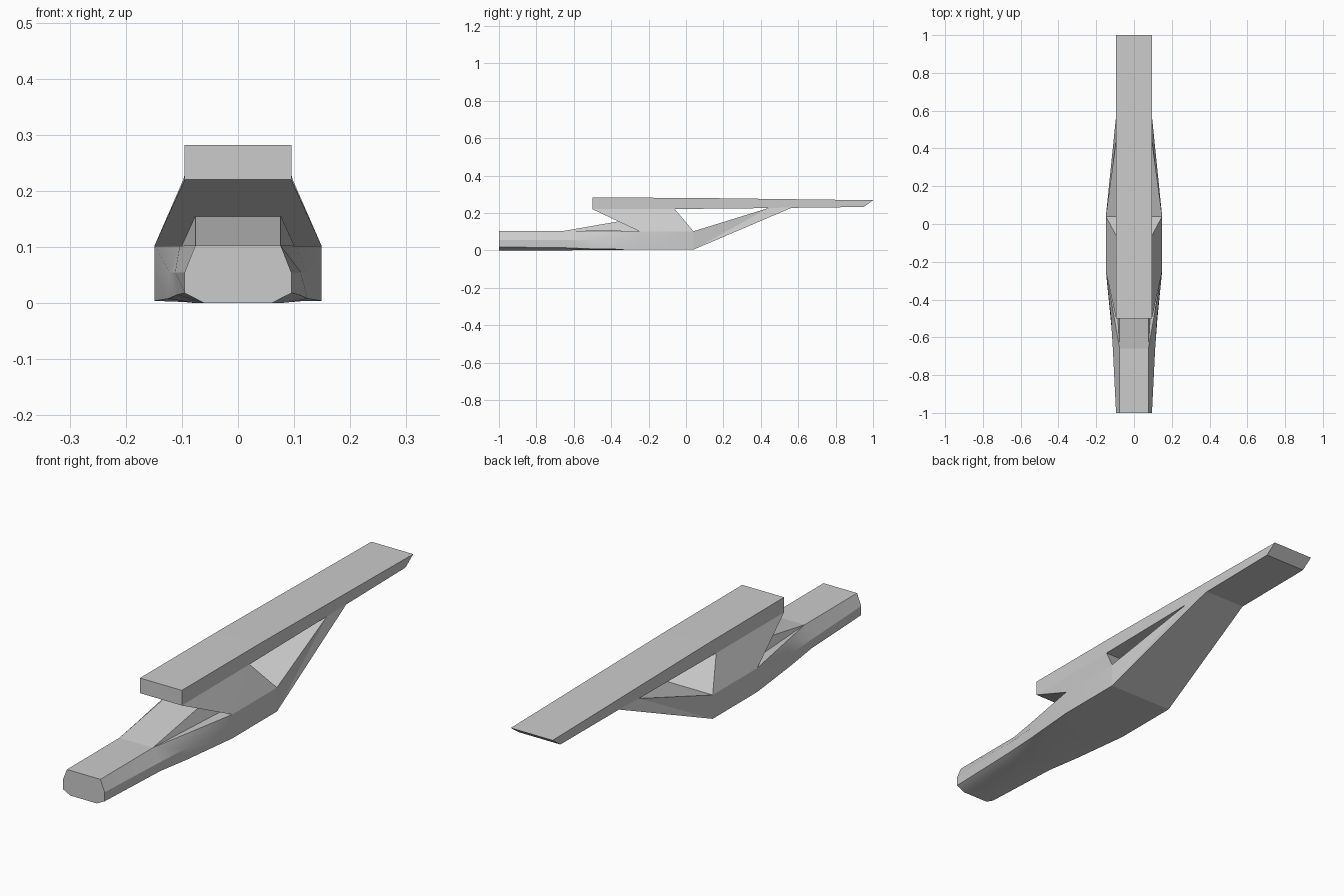
import bpy, bmesh, math

if "Cube" in bpy.data.objects:
    bpy.data.objects.remove(bpy.data.objects["Cube"])


def finish(name, bm):
    bmesh.ops.recalc_face_normals(bm, faces=bm.faces[:])
    me = bpy.data.meshes.new(name)
    bm.to_mesh(me)
    bm.free()
    ob = bpy.data.objects.new(name, me)
    bpy.context.collection.objects.link(ob)
    return ob


def prism(name, pts, skip=()):
    """Side profile of (y, z, half width), mirrored over x; skip = hidden edges left open."""
    bm = bmesh.new()
    r = [bm.verts.new((w, y, z)) for y, z, w in pts]
    l = [bm.verts.new((-w, y, z)) for y, z, w in pts]
    n = len(pts)
    caps = [bm.faces.new(r), bm.faces.new(l[::-1])]
    for i in range(n):
        if i not in skip:
            j = (i + 1) % n
            bm.faces.new((r[i], l[i], l[j], r[j]))
    bmesh.ops.triangulate(bm, faces=caps)
    return finish(name, bm)


W = 0.095  # beam half width

# Long flat top beam, open where the web and strut join its underside
prism("top_beam", [(-0.5, 0.282, W), (-0.5, 0.22, W), (-0.06, 0.221, W), (0.44, 0.226, W),
                   (0.57, 0.23, W), (0.95, 0.232, W), (1.0, 0.268, W), (0.0, 0.281, W)],
      skip=(1, 3))

# Central web flaring down from beam to hull
prism("centre_web", [(-0.5, 0.22, W), (-0.25, 0.102, 0.149), (0.04, 0.102, 0.149),
                     (-0.06, 0.221, W)], skip=(1, 3))

# Sloping rear strut closing the triangular window
prism("rear_strut", [(0.04, 0.102, 0.149), (0.04, 0.004, 0.149), (0.57, 0.23, W),
                     (0.44, 0.226, W)], skip=(0, 2))

# Lower hull: chamfered nose lofted into the wide square body
sections = [
    (-1.0, [(0.076, 0.103), (W, 0.055), (W, 0.018), (0.06, 0.0)]),
    (-0.66, [(0.076, 0.103), (0.112, 0.055), (0.108, 0.015), (0.075, 0.0)]),
    (-0.5, [(0.104, 0.102), (0.122, 0.055), (0.124, 0.008), (0.095, 0.002)]),
    (-0.25, [(0.149, 0.102), (0.149, 0.055), (0.149, 0.004), (0.12, 0.004)]),
    (0.04, [(0.149, 0.102), (0.149, 0.055), (0.149, 0.004), (0.12, 0.004)]),
]
bm = bmesh.new()
rings = []
for y, half in sections:
    ring = half + [(-x, z) for x, z in reversed(half)]
    rings.append([bm.verts.new((x, y, z)) for x, z in ring])
bm.faces.new(rings[0])
for s, (a, b) in enumerate(zip(rings, rings[1:])):
    for i in range(8):
        if i == 7 and s == 3:  # hidden under the web
            continue
        j = (i + 1) % 8
        bm.faces.new((a[i], a[j], b[j], b[i]))
hull = finish("lower_hull", bm)
bpy.ops.object.select_all(action='DESELECT')
hull.select_set(True)
bpy.context.view_layer.objects.active = hull
bpy.ops.object.shade_smooth_by_angle(angle=math.radians(30))

# Narrow ramp rising from the nose into the undercut
bm = bmesh.new()
front, top, base = ([bm.verts.new((s * x, y, z)) for s in (1, -1)]
                    for x, y, z in ((0.076, -0.66, 0.103), (0.076, -0.36, 0.155),
                                    (0.1, -0.25, 0.102)))
bm.faces.new((front[0], top[0], top[1], front[1]))
for i in (0, 1):
    bm.faces.new((front[i], top[i], base[i]))
finish("nose_ramp", bm)
